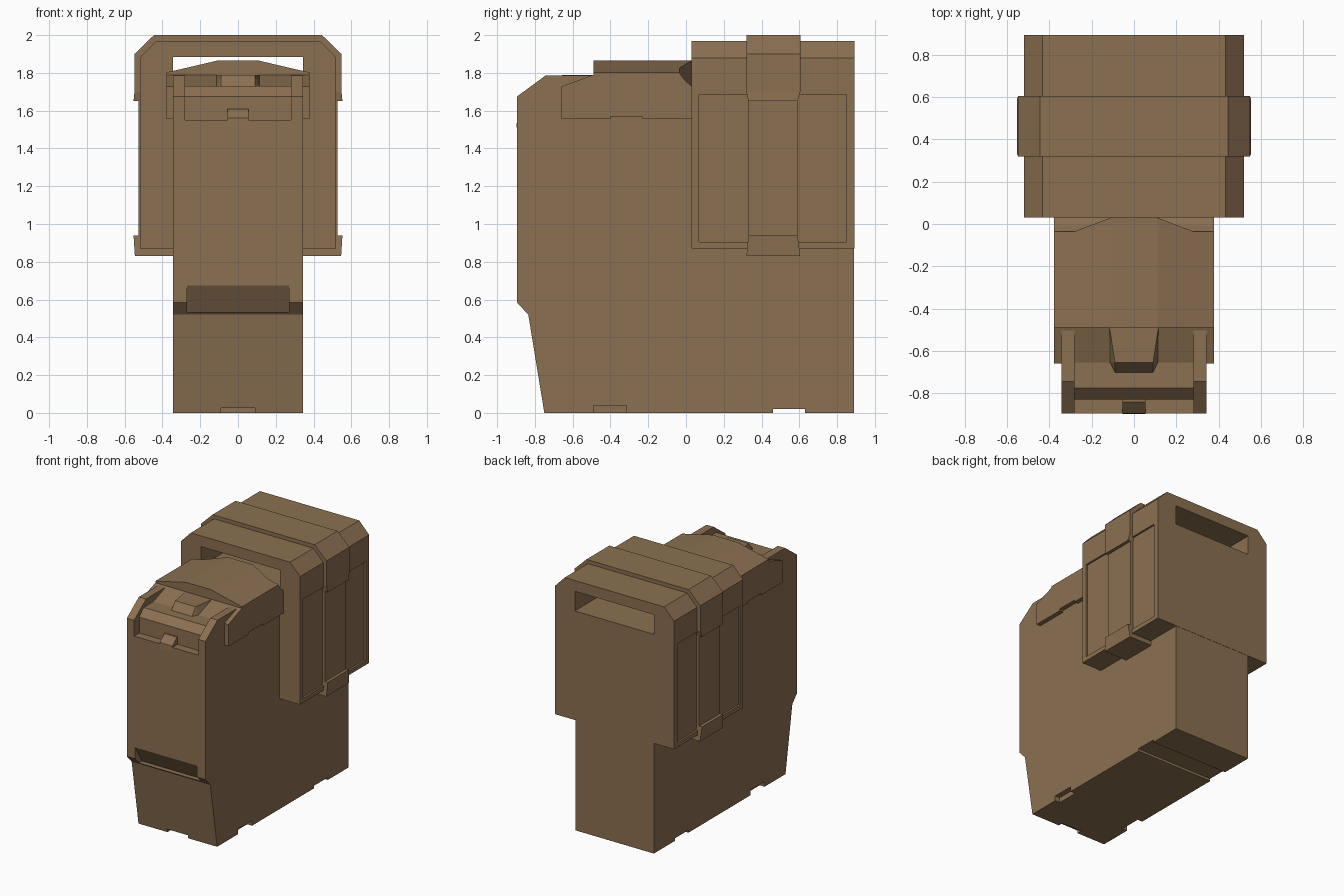
import bpy, bmesh
from mathutils import Vector

cube = bpy.data.objects.get("Cube")
if cube:
    bpy.data.objects.remove(cube, do_unlink=True)

brown = bpy.data.materials.new("earth_brown")
brown.use_nodes = True
COLOR = (0.26, 0.16, 0.083, 1)
brown.diffuse_color = COLOR
shader = brown.node_tree.nodes["Principled BSDF"]
shader.inputs["Base Color"].default_value = COLOR
shader.inputs["Roughness"].default_value = 0.8


def finish(name, bm):
    bmesh.ops.recalc_face_normals(bm, faces=bm.faces)
    mesh = bpy.data.meshes.new(name)
    bm.to_mesh(mesh)
    bm.free()
    mesh.materials.append(brown)
    obj = bpy.data.objects.new(name, mesh)
    bpy.context.collection.objects.link(obj)
    return obj


def prism(name, profile, axis, lo, hi):
    """Extrude a 2D profile along x (profile is y, z) or y (profile is x, z)."""
    bm = bmesh.new()
    place = (lambda a, b: (lo, a, b)) if axis == "x" else (lambda a, b: (a, lo, b))
    face = bm.faces.new([bm.verts.new(place(a, b)) for a, b in profile])
    ext = bmesh.ops.extrude_face_region(bm, geom=[face])["geom"]
    shift = Vector((hi - lo, 0, 0) if axis == "x" else (0, hi - lo, 0))
    bmesh.ops.translate(bm, vec=shift, verts=[v for v in ext if isinstance(v, bmesh.types.BMVert)])
    return finish(name, bm)


def hull(name, points):
    bm = bmesh.new()
    bmesh.ops.convex_hull(bm, input=[bm.verts.new(p) for p in points])
    bmesh.ops.dissolve_limit(bm, angle_limit=0.01, verts=bm.verts, edges=bm.edges)
    return finish(name, bm)


def box(name, x, y, z):
    return hull(name, [(a, b, c) for a in x for b in y for c in z])


def frustum(name, bottom, top):
    """Solid between two rectangles, each given as x range, y range, z."""
    return hull(name, [(a, b, z) for xs, ys, z in (bottom, top) for a in xs for b in ys])


def cut(target, cutters):
    for cutter in cutters:
        mod = target.modifiers.new("cut", "BOOLEAN")
        mod.operation, mod.solver, mod.object = "DIFFERENCE", "EXACT", cutter
        bpy.context.view_layer.objects.active = target
        bpy.ops.object.modifier_apply(modifier=mod.name)
        bpy.data.objects.remove(cutter, do_unlink=True)


def mirrored(profile):
    return profile + [(-a, b) for a, b in reversed(profile)]


def span(side, a, b):
    return (side * a, side * b)


BODY, LID, CASE = 0.343, 0.378, 0.52

# Main body, with latch slot, finger groove and foot notches
body = prism("main_body", [
    (-0.75, 0), (-0.835, 0.52), (-0.895, 0.585), (-0.895, 1.675), (-0.745, 1.785),
    (-0.1, 1.785), (-0.1, 1.7), (0.89, 1.7), (0.89, 0)], "x", -BODY, BODY)
cut(body, [
    prism("latch_slot", [(-1, 1.55), (-0.83, 1.55), (-0.83, 1.675), (-0.775, 1.73),
                         (-0.5, 1.73), (-0.5, 2), (-1, 2)], "x", -0.28, 0.28),
    prism("finger_groove", [(-1, 0.535), (-0.81, 0.535), (-0.895, 0.675), (-1, 0.69)],
          "x", -0.27, 0.27),
    box("rear_foot_groove", (-1, 1), (0.46, 0.63), (-0.1, 0.02)),
    box("front_foot_notch", (-0.09, 0.09), (-1, -0.71), (-0.1, 0.025)),
] + [box("side_foot_notch", span(s, 0.30, 1), (-0.49, -0.315), (-0.1, 0.04)) for s in (-1, 1)])

# Lid: side skirt with sloping front shelf, then the arched cover
skirt = prism("lid_skirt", [(-0.66, 1.555), (-0.66, 1.728), (-0.49, 1.79), (-0.3, 1.79),
                            (-0.04, 1.79), (0.03, 1.73), (0.03, 1.555)], "x", -LID, LID)
cut(skirt, [box("skirt_notch", span(s, BODY, 1), (-0.4, -0.23), (1.5, 1.57)) for s in (-1, 1)])
cover = prism("lid_cover", mirrored([(LID, 1.7), (LID, 1.803), (0.28, 1.825), (0.11, 1.865)]),
              "y", -0.49, 0.03)
corners = []
for s in (-1, 1):
    corners.append(hull("corner_cutter", [
        (s * x, y, z) for x, y, z in [
            (0.11, 0.03, 1.9), (0.28, -0.035, 1.9), (0.5, -0.035, 1.9), (0.5, 0.05, 1.9),
            (0.11, 0.05, 1.9), (0.11, 0.03, 1.71), (0.28, -0.035, 1.80), (0.5, -0.035, 1.80),
            (0.28, 0.05, 1.707), (0.5, 0.05, 1.707), (0.11, 0.05, 1.707)]]))
cut(cover, corners)

# Thumb tab on the shelf and latch tab in the slot
hull("thumb_tab", [(s * x, y, z) for s in (-1, 1) for x, y, z in [
    (0.115, -0.49, 1.79), (0.09, -0.655, 1.788), (0.115, -0.655, 1.725),
    (0.09, -0.705, 1.725), (0.115, -0.49, 1.725)]])
hull("latch_tab", [(x, y, z) for x in (-0.055, 0.055) for y, z in [
    (-0.8, 1.61), (-0.84, 1.61), (-0.895, 1.56), (-0.897, 1.51), (-0.8, 1.51)]])

# Wide rear case with a window through the top and recessed side panels
case = prism("rear_case", mirrored([(CASE, 0.87), (CASE, 1.88), (0.433, 1.97)]),
             "y", 0.03, 0.892)
cut(case, [box("window_cutter", (-0.345, 0.345), (-0.1, 1), (1.73, 1.885))]
    + [box("panel_cutter", span(s, CASE - 0.015, 1), (0.07, 0.85), (0.905, 1.685))
       for s in (-1, 1)])

# Strap over the case, with side bars and tapered ends
prism("top_strap", mirrored([(0.48, 1.7), (0.548, 1.7), (0.548, 1.9), (0.445, 2.0)])[:4]
      + [(-0.445, 2.0), (-0.548, 1.9), (-0.548, 1.7), (-0.48, 1.7), (-0.48, 1.86),
         (-0.42, 1.93), (0.42, 1.93), (0.48, 1.86)], "y", 0.32, 0.605)
for s, side in ((1, "left"), (-1, "right")):
    wide, narrow = (0.32, 0.605), (0.33, 0.59)
    box(side + "_strap_bar", span(s, 0.48, 0.528), narrow, (0.9, 1.68))
    frustum(side + "_strap_end", (span(s, 0.48, 0.553), narrow, 1.65),
            (span(s, 0.48, 0.548), wide, 1.7))
    frustum(side + "_strap_hook", (span(s, BODY, 0.546), wide, 0.83),
            (span(s, BODY, 0.553), narrow, 0.94))
